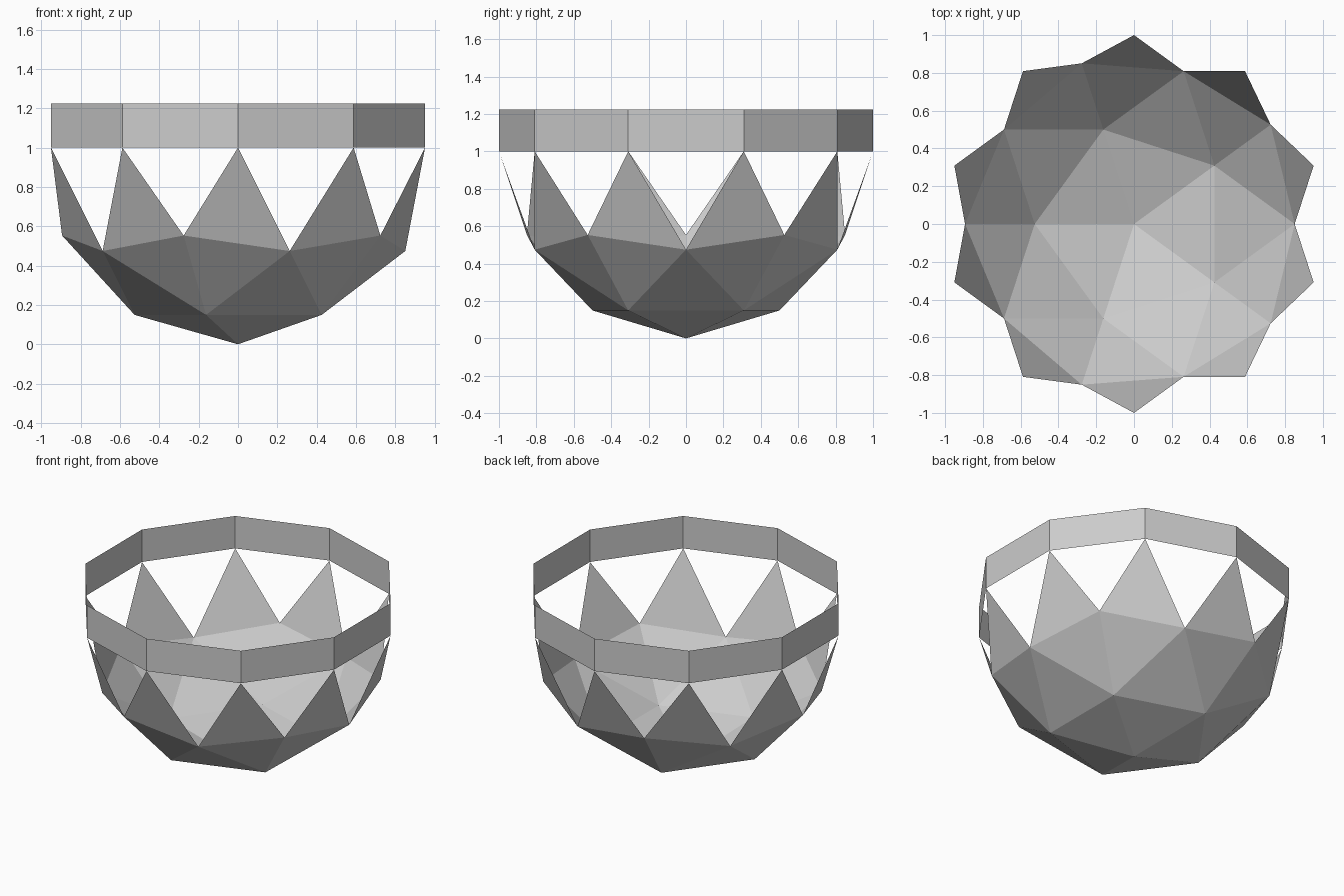
import bpy, bmesh
from mathutils import Matrix

if "Cube" in bpy.data.objects:
    bpy.data.objects.remove(bpy.data.objects["Cube"])

RADIUS = 1.0
BAND_HEIGHT = 0.224


def add_object(name, bm):
    mesh = bpy.data.meshes.new(name)
    bm.to_mesh(mesh)
    bm.free()
    obj = bpy.data.objects.new(name, mesh)
    bpy.context.collection.objects.link(obj)
    return obj


# Faceted bowl: lower half of an icosphere, leaving a zigzag rim of points
bm = bmesh.new()
bmesh.ops.create_icosphere(bm, subdivisions=2, radius=RADIUS)
unwanted = [f for f in bm.faces
            if any(v.co.z > 0.01 for v in f.verts)
            or sum(abs(v.co.z) < 0.01 for v in f.verts) > 1]
bmesh.ops.delete(bm, geom=unwanted, context='FACES')
bmesh.ops.translate(bm, verts=bm.verts, vec=(0, 0, RADIUS))
add_object("bowl", bm)

# Ten-sided open band resting on the points of the bowl
bm = bmesh.new()
bmesh.ops.create_cone(bm, cap_ends=False, segments=10, radius1=RADIUS,
                      radius2=RADIUS, depth=BAND_HEIGHT,
                      matrix=Matrix.Translation((0, 0, RADIUS + BAND_HEIGHT / 2)))
add_object("rim_band", bm)
